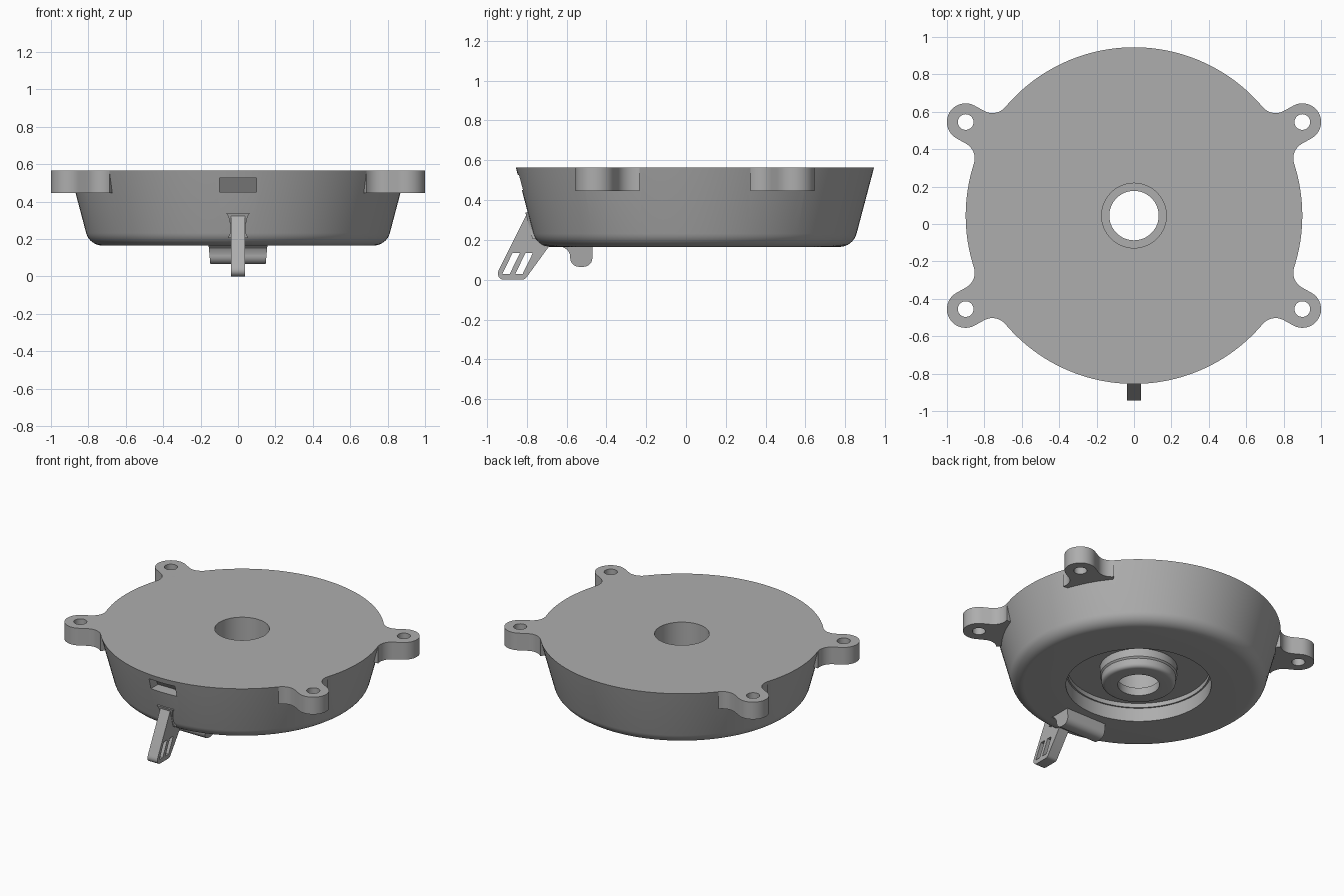
import bpy, bmesh
from math import sin, cos, pi, radians, sqrt, atan2
from mathutils import Vector

if "Cube" in bpy.data.objects:
    bpy.data.objects.remove(bpy.data.objects["Cube"])

CY, TOP, BOTTOM, RIM = 0.045, 0.565, 0.165, 0.9
SLOPE = 0.265

grey = bpy.data.materials.new("plain grey")
grey.use_nodes = True
grey.diffuse_color = (0.42, 0.42, 0.42, 1)
grey.node_tree.nodes["Principled BSDF"].inputs["Base Color"].default_value = (0.42, 0.42, 0.42, 1)


def finish(name, bm):
    bmesh.ops.recalc_face_normals(bm, faces=bm.faces)
    mesh = bpy.data.meshes.new(name)
    bm.to_mesh(mesh)
    bm.free()
    mesh.materials.append(grey)
    obj = bpy.data.objects.new(name, mesh)
    bpy.context.collection.objects.link(obj)
    return obj


def arc(cx, cy, r, a0, a1, n):
    """Points on an arc, angles in radians."""
    return [(cx + r * cos(a0 + (a1 - a0) * i / n),
             cy + r * sin(a0 + (a1 - a0) * i / n)) for i in range(n + 1)]


def prism(name, outline, place, lo, hi):
    """Extrude a 2D outline from lo to hi; place maps (u, v, w) to xyz."""
    bm = bmesh.new()
    rings = [[bm.verts.new(place(u, v, w)) for u, v in outline] for w in (lo, hi)]
    for ring in rings:
        bm.faces.new(ring)
    n = len(outline)
    for i in range(n):
        j = (i + 1) % n
        bm.faces.new((rings[0][i], rings[0][j], rings[1][j], rings[1][i]))
    return finish(name, bm)


def lathe(name, profile, steps):
    """Revolve a closed (radius, z) profile about the body axis."""
    bm = bmesh.new()
    rings = [[bm.verts.new((r * cos(2 * pi * s / steps), CY + r * sin(2 * pi * s / steps), z))
              for r, z in profile] for s in range(steps)]
    n = len(profile)
    for s in range(steps):
        a, b = rings[s], rings[(s + 1) % steps]
        for i in range(n):
            j = (i + 1) % n
            bm.faces.new((a[i], a[j], b[j], b[i]))
    return finish(name, bm)


def combine(target, tool, operation):
    """Apply a boolean and drop the helper."""
    mod = target.modifiers.new("join", 'BOOLEAN')
    mod.operation, mod.object, mod.solver = operation, tool, 'EXACT'
    bpy.context.view_layer.objects.active = target
    bpy.ops.object.modifier_apply(modifier=mod.name)
    bpy.data.objects.remove(tool)


def smooth(obj, angle=30):
    bpy.ops.object.select_all(action='DESELECT')
    obj.select_set(True)
    bpy.context.view_layer.objects.active = obj
    bpy.ops.object.shade_smooth_by_angle(angle=radians(angle))


def along_x(u, v, w):
    return (w, u, v)


def along_z(u, v, w):
    return (u, v, w)


# Round tapered body with rounded lower edge, underside recess and hollow hub
profile = [(0.173, TOP), (RIM, TOP)]
profile += arc(0.725, 0.255, 0.09, radians(-15), radians(-90), 8)
profile += [(0.46, BOTTOM), (0.46, 0.26), (0.45, 0.26), (0.45, 0.29),
            (0.245, 0.29), (0.245, 0.235), (0.235, 0.225)]
profile += arc(0.21, 0.19, 0.025, 0, radians(-90), 4)
profile += [(0.132, BOTTOM), (0.132, 0.22), (0.173, 0.22)]
body = lathe("round_body", profile, 128)

# Four mounting lugs with filleted necks
LUG, FILLET, REACH = 0.1, 0.09, 1.03
off = LUG + FILLET
along = sqrt((RIM + FILLET) ** 2 - off ** 2)
touch = atan2(off, along)
neck = arc(along, off, FILLET, touch - pi, -pi / 2, 8)
half = [(0.8, 0.12)] + neck + arc(REACH, 0, LUG, pi / 2, 0, 10)
lug_outline = half + [(u, -v) for u, v in reversed(half[:-1])]
for side in (1, -1):
    for end in (1, -1):
        ang = atan2(0.5 * end, 0.9 * side)
        turned = [(u * cos(ang) - v * sin(ang), CY + u * sin(ang) + v * cos(ang))
                  for u, v in lug_outline]
        combine(body, prism("lug", turned, along_z, 0.445, TOP), 'UNION')
        hole = arc(0.9 * side, CY + 0.5 * end, 0.042, 0, 2 * pi, 24)[:-1]
        combine(body, prism("screw_hole", hole, along_z, 0.4, 0.6), 'DIFFERENCE')

# Front latch pocket with an overhanging back wall
pocket = [(-0.95, 0.45), (-0.74, 0.45), (-0.79, 0.527), (-0.95, 0.527)]
combine(body, prism("pocket", pocket, along_x, -0.1, 0.1), 'DIFFERENCE')
smooth(body)

# Sloping front arm with two slanted windows
arm_outline = [(-0.797, 0.335), (-0.94, 0.05)]
arm_outline += arc(-0.915, 0.03, 0.03, radians(165), radians(270), 5)
arm_outline += arc(-0.825, 0.03, 0.03, radians(270), radians(325), 4)
arm_outline += [(-0.69, 0.165), (-0.68, 0.2), (-0.74, 0.335)]
arm = prism("front_arm", arm_outline, along_x, -0.038, 0.038)
for shift in (0, 0.065):
    window = [(y + shift, z) for y, z in
              ((-0.922, 0.03), (-0.885, 0.03), (-0.834, 0.135), (-0.871, 0.135))]
    combine(arm, prism("window", window, along_x, -0.1, 0.1), 'DIFFERENCE')
smooth(arm)


# Flared root where the arm meets the body wall
def on_wall(u, v, w):
    return (u, CY - RIM + (TOP - v) * SLOPE + w, v)


flare = [(0.062, 0.338), (0.05, 0.315), (0.04, 0.27), (0.04, 0.235), (0.055, 0.205)]
root = prism("arm_root", flare + [(-x, z) for x, z in reversed(flare)], on_wall, -0.012, 0.05)
smooth(root)

# Rounded stop bar under the front edge
bar_outline = [(-0.63, 0.18), (-0.62, 0.165), (-0.595, 0.15), (-0.582, 0.125)]
bar_outline += arc(-0.537, 0.11, 0.045, pi, 1.5 * pi, 6)
bar_outline += arc(-0.515, 0.11, 0.045, 1.5 * pi, 2 * pi, 6)
bar_outline += [(-0.47, 0.18)]


def tapered(u, v, w):
    return (w * (0.148 + 0.09 * (v - 0.065)), u, v)


smooth(prism("stop_bar", bar_outline, tapered, -1, 1))
